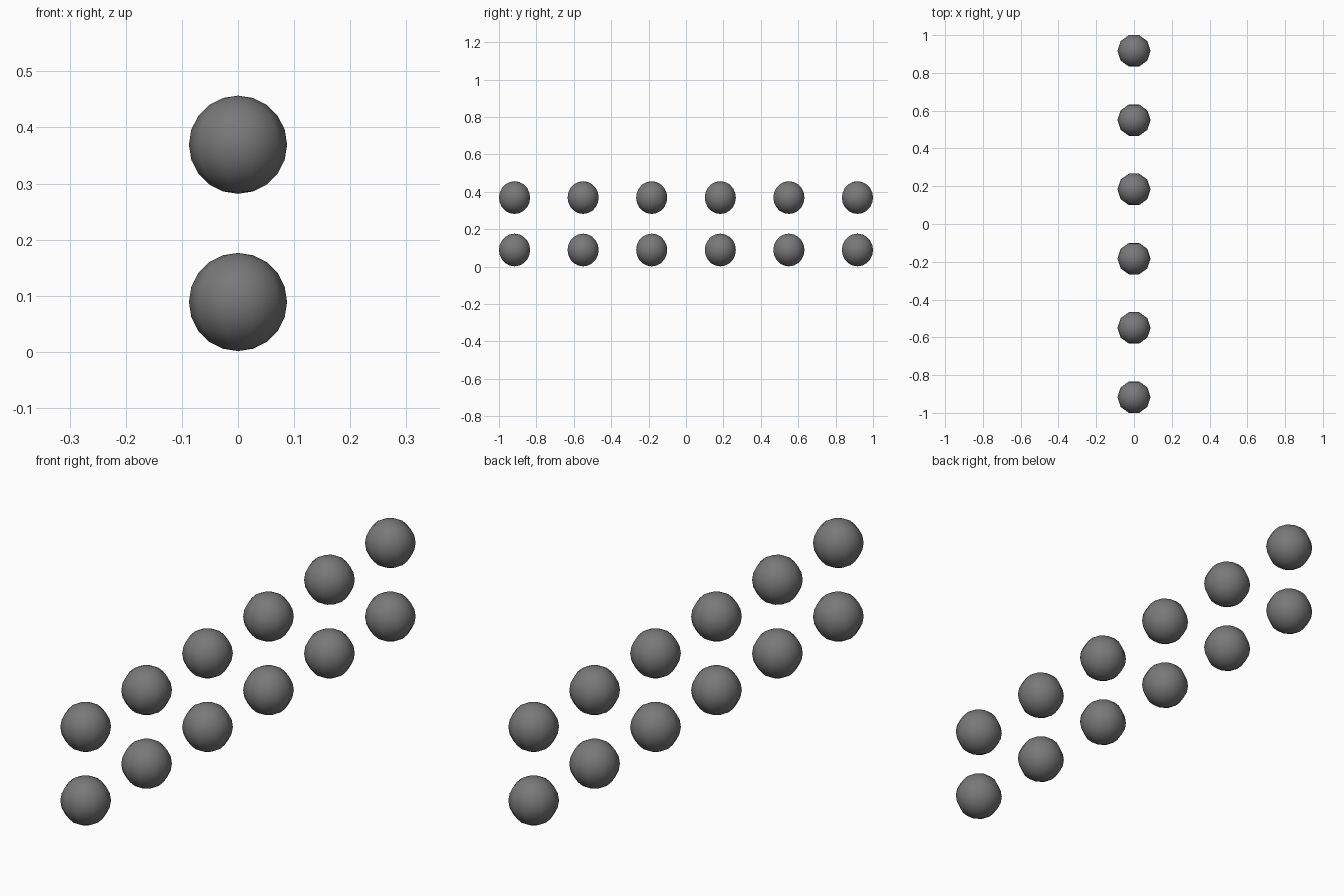
import bpy
import bmesh
import math

if "Cube" in bpy.data.objects:
    bpy.data.objects.remove(bpy.data.objects["Cube"])

RADIUS = 0.0875
SIDES = 10        # segments round the vertical axis, corners on +x and -x
RINGS = 10        # bands from pole to pole
Y_STEP = 0.3667
ROWS = {"lower": 0.089, "upper": 0.3693}

grey = bpy.data.materials.new("dark grey")
grey.diffuse_color = (0.19, 0.19, 0.19, 1)
grey.use_nodes = True
grey.node_tree.nodes["Principled BSDF"].inputs["Base Color"].default_value = grey.diffuse_color


# One ball: rings of corners joined by quads, closed by fans at the poles
def ball_mesh():
    bm = bmesh.new()
    rings = []
    for i in range(1, RINGS):
        t = math.pi * i / RINGS
        r, z = RADIUS * math.sin(t), RADIUS * math.cos(t)
        rings.append([bm.verts.new((r * math.cos(math.tau * j / SIDES),
                                    r * math.sin(math.tau * j / SIDES), z))
                      for j in range(SIDES)])
    top = bm.verts.new((0, 0, RADIUS))
    bottom = bm.verts.new((0, 0, -RADIUS))
    for j in range(SIDES):
        k = (j + 1) % SIDES
        bm.faces.new((top, rings[0][j], rings[0][k]))
        bm.faces.new((bottom, rings[-1][k], rings[-1][j]))
        for a, b in zip(rings, rings[1:]):
            bm.faces.new((a[j], b[j], b[k], a[k]))
    for f in bm.faces:
        f.smooth = True
    mesh = bpy.data.meshes.new("ball")
    bm.to_mesh(mesh)
    bm.free()
    mesh.materials.append(grey)
    return mesh


# Two rows of six balls along y
mesh = ball_mesh()
for row, z in ROWS.items():
    for i in range(6):
        ball = bpy.data.objects.new(f"{row}_ball_{i + 1}", mesh)
        ball.location = (0, (i - 2.5) * Y_STEP, z)
        bpy.context.collection.objects.link(ball)
